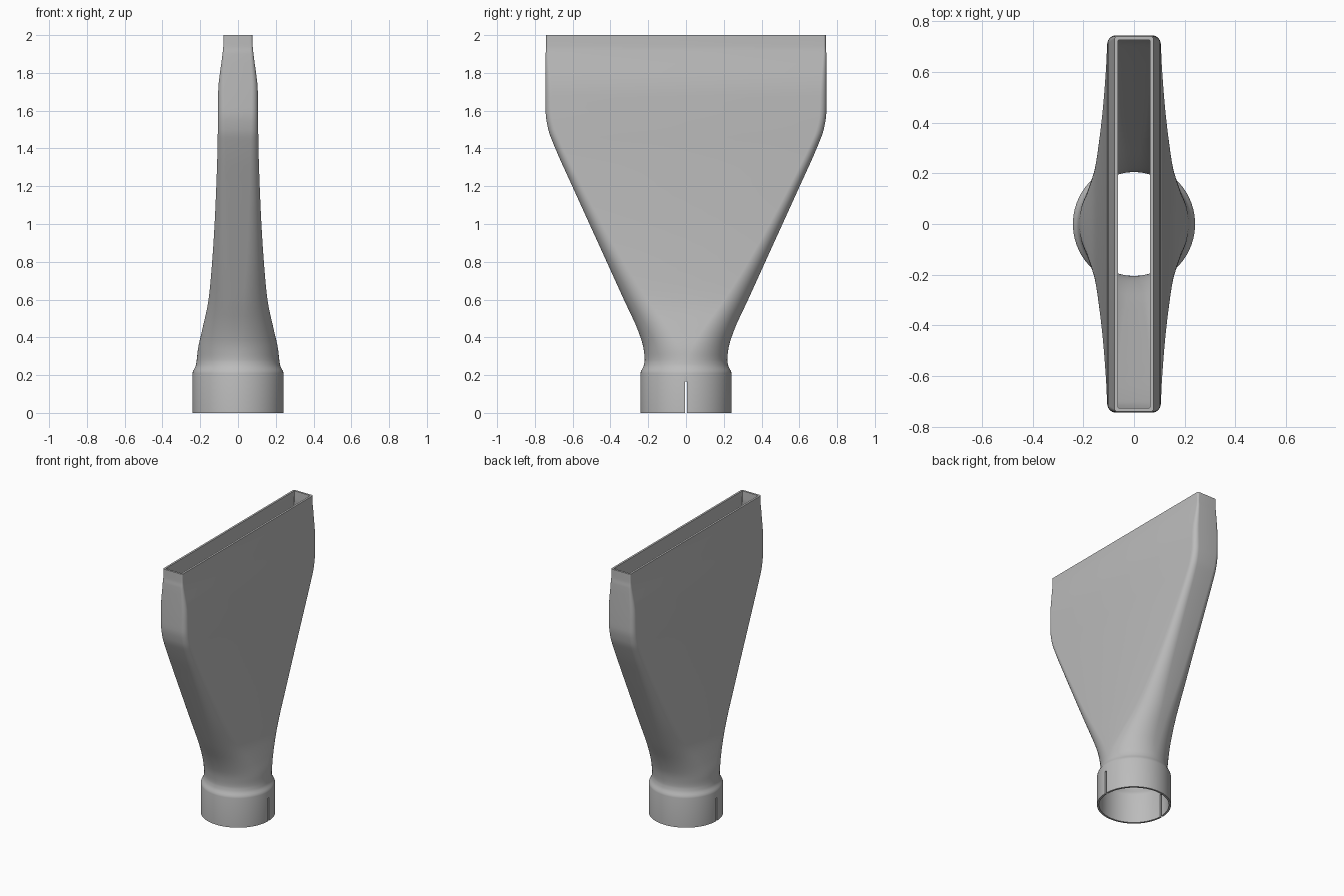
import bpy, bmesh, math

cube = bpy.data.objects.get("Cube")
if cube:
    bpy.data.objects.remove(cube, do_unlink=True)

WALL = 0.014
CORNER_STEPS = 16

# Key sections: height, half width in x, half width in y, corner radius
SECTIONS = [
    (0.00, .241, .241, .241), (0.21, .241, .241, .241),
    (0.25, .224, .224, .224), (0.28, .219, .219, .219),
    (0.34, .212, .225, .205), (0.43, .192, .252, .178),
    (0.60, .156, .329, .132), (0.80, .137, .420, .095),
    (1.00, .124, .511, .072), (1.20, .115, .602, .056),
    (1.42, .108, .700, .044), (1.50, .107, .729, .040),
    (1.59, .106, .743, .037), (1.70, .105, .744, .034),
    (1.90, .082, .743, .016), (1.94, .078, .740, .012),
    (2.00, .077, .740, .012),
]


def tangent(i, c):
    """Slope at a key section that never overshoots its neighbours."""
    if i in (0, len(SECTIONS) - 1):
        return 0
    a, b, d = SECTIONS[i - 1:i + 2]
    s, t = (b[c] - a[c]) / (b[0] - a[0]), (d[c] - b[c]) / (d[0] - b[0])
    return 2 * s * t / (s + t) if s * t > 0 else 0


def smooth_rows(steps=4):
    rows = [SECTIONS[0]]
    for i in range(len(SECTIONS) - 1):
        a, b = SECTIONS[i], SECTIONS[i + 1]
        h = b[0] - a[0]
        n = 1 if a[1:] == b[1:] else steps
        for k in range(1, n + 1):
            t = k / n
            row = [a[0] + h * t]
            for c in (1, 2, 3):
                row.append((2*t**3 - 3*t**2 + 1) * a[c] + (3*t**2 - 2*t**3) * b[c]
                           + h * (t**3 - 2*t**2 + t) * tangent(i, c)
                           + h * (t**3 - t**2) * tangent(i + 1, c))
            rows.append(row)
    return rows


def add_ring(bm, z, hx, hy, r, inset):
    """Rounded rectangle that becomes a circle when all sizes match."""
    hx, hy, r = hx - inset, hy - inset, max(r - inset, 0.004)
    ring = []
    for q, (sx, sy) in enumerate([(1, 1), (-1, 1), (-1, -1), (1, -1)]):
        for k in range(CORNER_STEPS):
            a = (q + (k + 0.5) / CORNER_STEPS) * math.pi / 2
            ring.append(bm.verts.new((sx * (hx - r) + r * math.cos(a),
                                      sy * (hy - r) + r * math.sin(a), z)))
    return ring


# Hollow nozzle: outer skin up, rim, inner skin down, bottom rim
bm = bmesh.new()
rows = smooth_rows()
rings = [add_ring(bm, *row, 0) for row in rows]
rings += [add_ring(bm, *row, WALL) for row in reversed(rows)]
for lower, upper in zip(rings, rings[1:] + rings[:1]):
    for j in range(len(lower)):
        k = (j + 1) % len(lower)
        bm.faces.new((lower[j], lower[k], upper[k], upper[j]))
bmesh.ops.recalc_face_normals(bm, faces=bm.faces)
mesh = bpy.data.meshes.new("flat_nozzle")
bm.to_mesh(mesh)
bm.free()
nozzle = bpy.data.objects.new("flat_nozzle", mesh)
bpy.context.collection.objects.link(nozzle)

# Clamping slots on both sides of the collar
bpy.ops.mesh.primitive_cube_add(size=1, location=(0, 0, 0.065))
cutter = bpy.context.object
cutter.name = "slot_cutter"
cutter.scale = (0.7, 0.013, 0.2)
cutter.hide_render = True
cut = nozzle.modifiers.new("collar_slots", 'BOOLEAN')
cut.operation = 'DIFFERENCE'
cut.solver = 'EXACT'
cut.object = cutter
bpy.ops.object.select_all(action='DESELECT')
nozzle.select_set(True)
bpy.context.view_layer.objects.active = nozzle
bpy.ops.object.modifier_apply(modifier=cut.name)
bpy.data.objects.remove(cutter, do_unlink=True)

# Plain grey plastic
grey = bpy.data.materials.new("grey_plastic")
grey.use_nodes = True
colour = (0.5, 0.5, 0.5, 1)
grey.diffuse_color = colour
grey.node_tree.nodes["Principled BSDF"].inputs["Base Color"].default_value = colour
nozzle.data.materials.clear()
nozzle.data.materials.append(grey)
bpy.ops.object.shade_smooth_by_angle(angle=math.radians(30))
